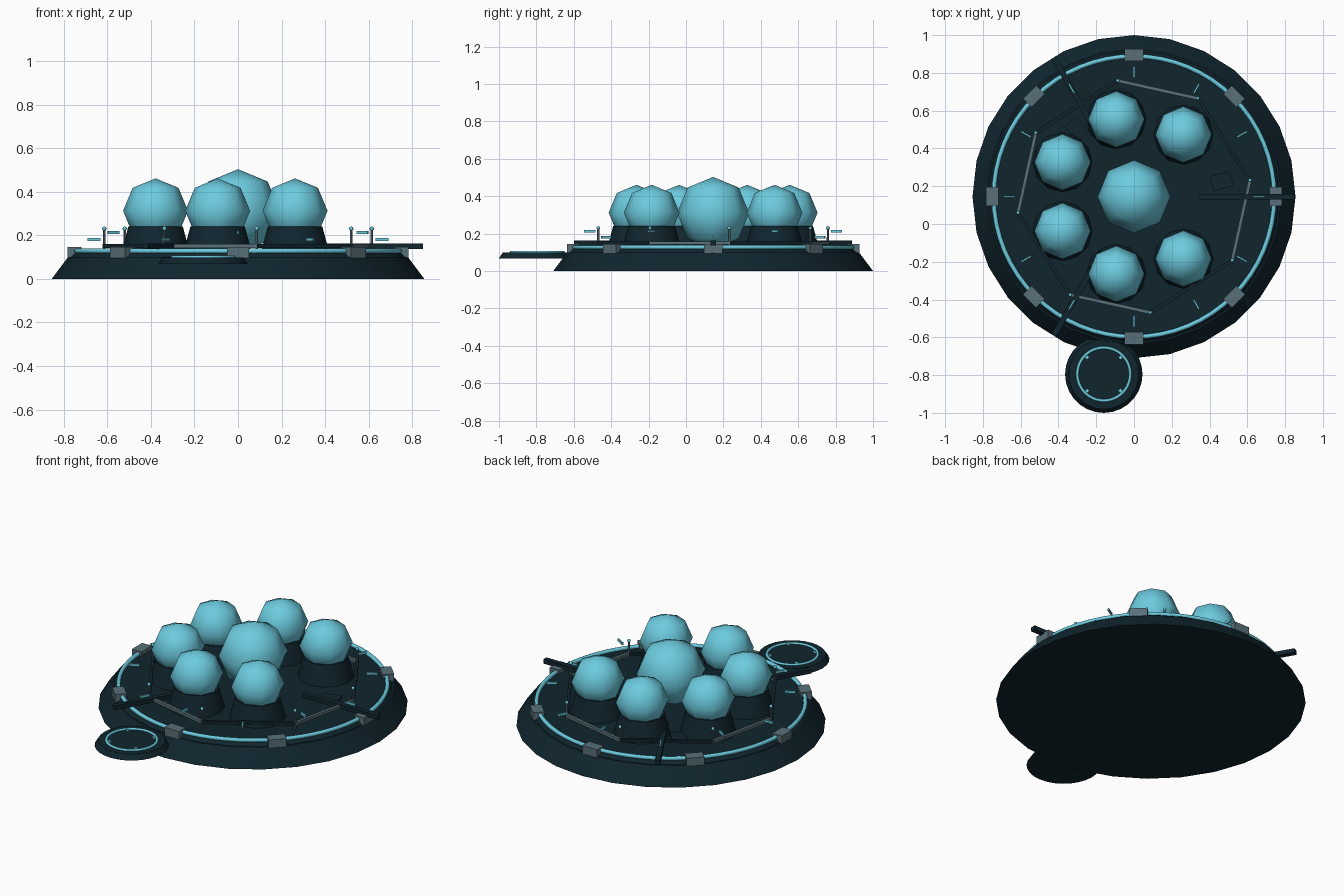
import bpy, bmesh, math
from mathutils import Matrix, Vector

cube = bpy.data.objects.get("Cube")
if cube:
    bpy.data.objects.remove(cube, do_unlink=True)

CENTER = Vector((0, 0.145, 0))


def material(name, rgb):
    m = bpy.data.materials.new(name)
    m.use_nodes = True
    m.diffuse_color = (*rgb, 1)
    m.node_tree.nodes["Principled BSDF"].inputs["Base Color"].default_value = (*rgb, 1)
    return m


NAVY = material("dark navy hull", (0.005, 0.018, 0.027))
AQUA = material("aqua glass", (0.15, 0.60, 0.74))
GREY = material("slate grey metal", (0.10, 0.16, 0.19))


def polar(angle, radius, z=0.0):
    a = math.radians(angle)
    return CENTER + Vector((radius * math.cos(a), radius * math.sin(a), z))


def finish(name, bm, mat, smooth=None):
    bmesh.ops.recalc_face_normals(bm, faces=bm.faces)
    mesh = bpy.data.meshes.new(name)
    bm.to_mesh(mesh)
    bm.free()
    mesh.materials.append(mat)
    obj = bpy.data.objects.new(name, mesh)
    bpy.context.collection.objects.link(obj)
    if smooth:
        bpy.ops.object.select_all(action='DESELECT')
        obj.select_set(True)
        bpy.context.view_layer.objects.active = obj
        bpy.ops.object.shade_smooth_by_angle(angle=math.radians(smooth))
    return obj


def box(name, loc, size, angle, mat):
    bm = bmesh.new()
    bmesh.ops.create_cube(bm, size=1, matrix=Matrix.Translation(loc)
                          @ Matrix.Rotation(math.radians(angle), 4, 'Z')
                          @ Matrix.Diagonal((*size, 1)))
    return finish(name, bm, mat)


def cone(name, loc, r1, r2, height, sides, mat, smooth=None):
    bm = bmesh.new()
    bmesh.ops.create_cone(bm, cap_ends=True, segments=sides, radius1=r1, radius2=r2, depth=height,
                          matrix=Matrix.Translation(loc + Vector((0, 0, height / 2))))
    return finish(name, bm, mat, smooth)


def ball(name, loc, radius, sides, rings, angle, mat):
    bm = bmesh.new()
    bmesh.ops.create_uvsphere(bm, u_segments=sides, v_segments=rings, radius=radius,
                              matrix=Matrix.Translation(loc)
                              @ Matrix.Rotation(math.radians(angle), 4, 'Z'))
    return finish(name, bm, mat, 80)


def ring(name, loc, radius, tube, mat):
    bpy.ops.mesh.primitive_torus_add(location=loc, major_radius=radius, minor_radius=tube,
                                     major_segments=64, minor_segments=8)
    obj = bpy.context.object
    obj.name = name
    obj.data.materials.append(mat)
    bpy.ops.object.shade_smooth()


def bar(name, start, end, width, height, mat):
    d = end - start
    box(name, (start + end) / 2, (d.length, width, height), math.degrees(math.atan2(d.y, d.x)), mat)


# Main platform with its glowing rim and clamps
cone("platform_skirt", CENTER, 0.855, 0.78, 0.10, 28, NAVY, 30)
cone("platform_deck", CENTER + Vector((0, 0, 0.10)), 0.77, 0.75, 0.02, 28, NAVY, 30)
ring("rim_light", CENTER + Vector((0, 0, 0.127)), 0.743, 0.012, AQUA)
for i in range(8):
    box("rim_clamp", polar(i * 45, 0.75, 0.12), (0.065, 0.10, 0.05), i * 45, GREY)

# Central dome and six pods, leaving one of seven places open
ball("central_dome", CENTER + Vector((0, 0, 0.31)), 0.193, 8, 4, 0, AQUA)
for i in range(1, 7):
    angle = i * 360 / 7
    cone("pod_base", polar(angle, 0.42, 0.11), 0.16, 0.125, 0.13, 12, NAVY, 40)
    ball("pod_dome", polar(angle, 0.42, 0.312), 0.149, 8, 4, 0, AQUA)

# Three radial beams, each with a hatch beside it
for angle in (0, 120, 240):
    bar("radial_beam", polar(angle, 0.34, 0.15), polar(angle, 0.85, 0.15), 0.03, 0.026, NAVY)
    box("deck_hatch", polar(angle + 10, 0.47, 0.125), (0.11, 0.08, 0.02), angle + 15, NAVY)

# Perimeter rails: grey and dark lengths alternate between posts
for i in range(4):
    a, b, c = (polar(t + i * 90, 0.62, 0.15) for t in (8, 57, 98))
    bar("dark_rail", a, b, 0.018, 0.018, NAVY)
    bar("grey_rail", b, c, 0.018, 0.018, GREY)
    for p in (a, b):
        foot = Vector((p.x, p.y, 0.12))
        cone("rail_post", foot, 0.007, 0.006, 0.105, 6, GREY)
        ball("post_lamp", foot + Vector((0, 0, 0.11)), 0.01, 8, 6, 0, AQUA)

# Hovering marker lights at alternating heights
for i in range(12):
    box("marker_light", polar(i * 30, 0.66, 0.18 + 0.033 * (i % 2)), (0.06, 0.009, 0.014), i * 30, AQUA)

# Landing pad in front
PAD = Vector((-0.16, -0.795, 0.068))
cone("landing_pad", PAD, 0.205, 0.185, 0.03, 28, NAVY, 30)
ring("pad_light", PAD + Vector((0, 0, 0.032)), 0.14, 0.008, AQUA)
for i in range(4):
    a = math.radians(45 + i * 90)
    box("pad_lamp", PAD + Vector((0.125 * math.cos(a), 0.125 * math.sin(a), 0.034)),
        (0.018, 0.018, 0.012), 45 + i * 90, AQUA)
